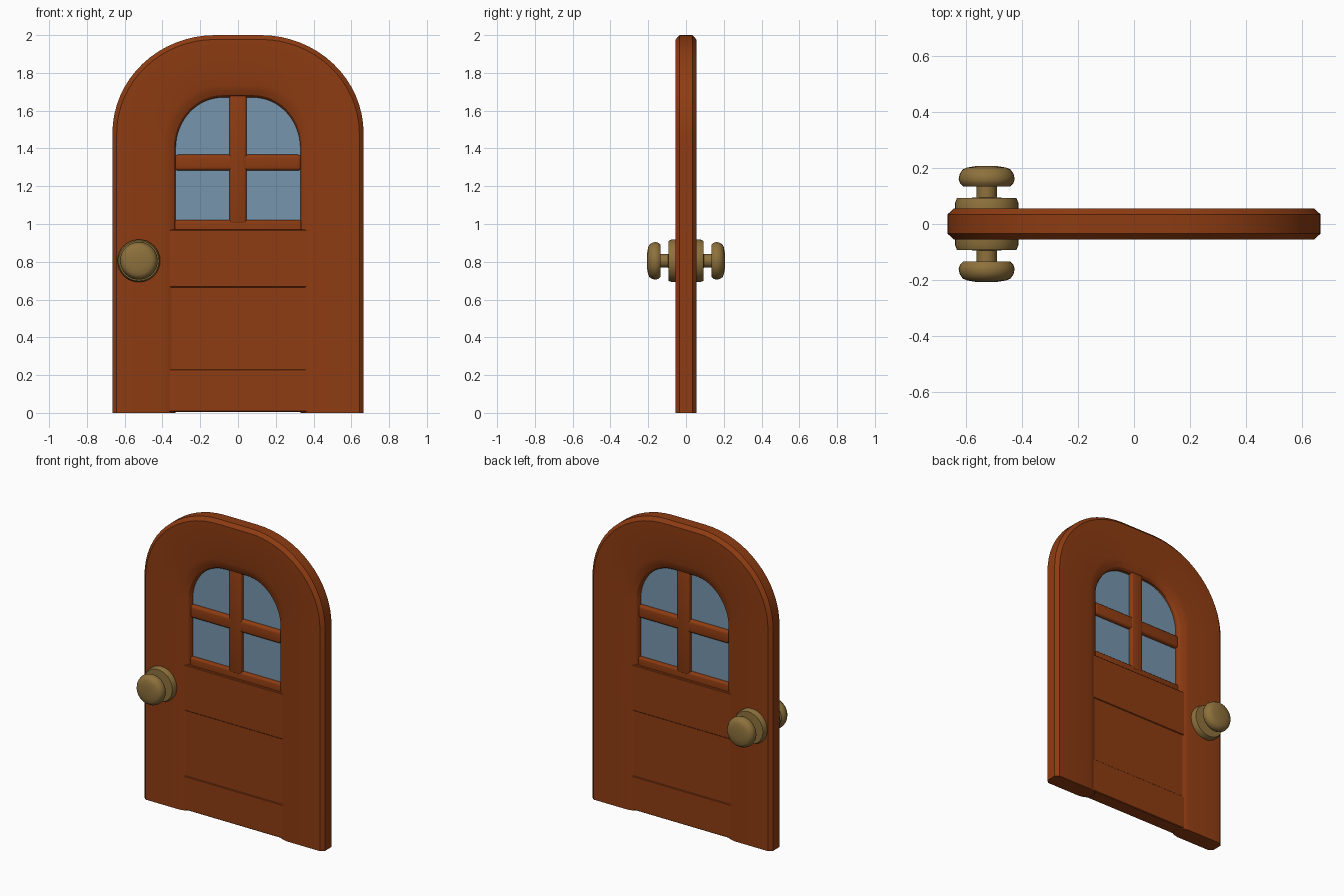
import bpy, bmesh, math

if "Cube" in bpy.data.objects:
    bpy.data.objects.remove(bpy.data.objects["Cube"])


def material(name, rgb):
    m = bpy.data.materials.new(name)
    m.diffuse_color = (*rgb, 1)
    m.use_nodes = True
    m.node_tree.nodes["Principled BSDF"].inputs["Base Color"].default_value = m.diffuse_color
    return m


WOOD = material("red_brown_wood", (0.27, 0.045, 0.006))
GLASS = material("blue_grey_glass", (0.18, 0.30, 0.42))
BRASS = material("aged_brass", (0.27, 0.165, 0.045))


def finish(bm, name, mat, angle=30):
    bmesh.ops.recalc_face_normals(bm, faces=bm.faces[:])
    me = bpy.data.meshes.new(name)
    bm.to_mesh(me)
    bm.free()
    me.materials.append(mat)
    ob = bpy.data.objects.new(name, me)
    bpy.context.collection.objects.link(ob)
    bpy.ops.object.select_all(action='DESELECT')
    ob.select_set(True)
    bpy.context.view_layer.objects.active = ob
    bpy.ops.object.shade_smooth_by_angle(angle=math.radians(angle))
    return ob


def arch(half, top, spring, flat, bottom=0.0, steps=16):
    """Open arch from bottom left to bottom right, as (x, z) points."""
    right = [(half, bottom)]
    for i in range(steps + 1):
        a = math.pi / 2 * i / steps
        right.append((flat + (half - flat) * math.cos(a),
                      spring + (top - spring) * math.sin(a)))
    return [(-x, z) for x, z in right] + right[::-1]


def box(name, x, z, half_depth, bevel, segments=1, mat=WOOD):
    bm = bmesh.new()
    bmesh.ops.create_cube(bm, size=1)
    for v in bm.verts:
        v.co = (x[0] + (v.co.x + 0.5) * (x[1] - x[0]),
                v.co.y * 2 * half_depth,
                z[0] + (v.co.z + 0.5) * (z[1] - z[0]))
    if bevel:
        bmesh.ops.bevel(bm, geom=bm.edges[:], offset=bevel, segments=segments,
                        profile=0.5, affect='EDGES')
    return finish(bm, name, mat)


# Arched frame: nested arches, each at its own depth, joined front and back
outer = arch(0.665, 2.0, 1.48, 0.12)
outer_face = arch(0.642, 1.977, 1.48, 0.12)
trim = arch(0.395, 1.738, 1.42, 0.09)
trim_mid = arch(0.365, 1.708, 1.41, 0.085)
trim_low = arch(0.34, 1.682, 1.40, 0.08)
inner = arch(0.33, 1.67, 1.40, 0.08)
half = [(outer, 0.034), (outer_face, 0.055), (trim, 0.055),
        (trim_mid, 0.048), (trim_low, 0.036), (inner, 0.02)]
section = [(p, -y) for p, y in half] + [(p, y) for p, y in half[::-1]]
bm = bmesh.new()
rings = []
for i in range(len(outer)):
    rings.append([bm.verts.new((p[i][0], y, p[i][1])) for p, y in section])
for a, b in zip(rings, rings[1:]):
    for j in range(len(a)):
        k = (j + 1) % len(a)
        bm.faces.new((a[j], a[k], b[k], b[j]))
bm.faces.new(rings[0])
bm.faces.new(rings[-1])
finish(bm, "arched_frame", WOOD, 25)

# Rails and sunken lower panel
box("middle_rail", (-0.385, 0.385), (0.665, 0.97), 0.047, 0.004)
box("bottom_rail", (-0.385, 0.385), (0.005, 0.23), 0.047, 0.004)
box("lower_panel", (-0.385, 0.385), (0.22, 0.675), 0.042, 0)

# Window sill and glazing bars
box("window_sill", (-0.335, 0.335), (0.94, 1.02), 0.03, 0.01, 3)
box("upright_bar", (-0.045, 0.045), (1.0, 1.685), 0.032, 0.012, 3)
box("cross_bar", (-0.335, 0.335), (1.283, 1.367), 0.030, 0.018, 4)

# Window pane
bm = bmesh.new()
pane = arch(0.333, 1.673, 1.40, 0.08, bottom=0.98)
front = [bm.verts.new((x, -0.004, z)) for x, z in pane]
back = [bm.verts.new((x, 0.004, z)) for x, z in pane]
bm.faces.new(front)
bm.faces.new(back[::-1])
for i in range(len(pane)):
    k = (i + 1) % len(pane)
    bm.faces.new((front[i], front[k], back[k], back[i]))
finish(bm, "window_pane", GLASS)

# Door knobs: turned profile of (radius, distance from door centre)
PROFILE = [(0.113, 0.045), (0.113, 0.075), (0.106, 0.092), (0.036, 0.094),
           (0.036, 0.134), (0.084, 0.134), (0.095, 0.145), (0.100, 0.160),
           (0.096, 0.178), (0.086, 0.194), (0.070, 0.201), (0.040, 0.206)]


def knob(name, side, n=32):
    bm = bmesh.new()
    rings = []
    for r, d in PROFILE:
        rings.append([bm.verts.new((-0.525 + r * math.cos(2 * math.pi * i / n), side * d,
                                    0.805 + r * math.sin(2 * math.pi * i / n)))
                      for i in range(n)])
    for a, b in zip(rings, rings[1:]):
        for i in range(n):
            k = (i + 1) % n
            bm.faces.new((a[i], a[k], b[k], b[i]))
    bm.faces.new(rings[0])
    bm.faces.new(rings[-1])
    finish(bm, name, BRASS, 40)


knob("front_knob", -1)
knob("back_knob", 1)
